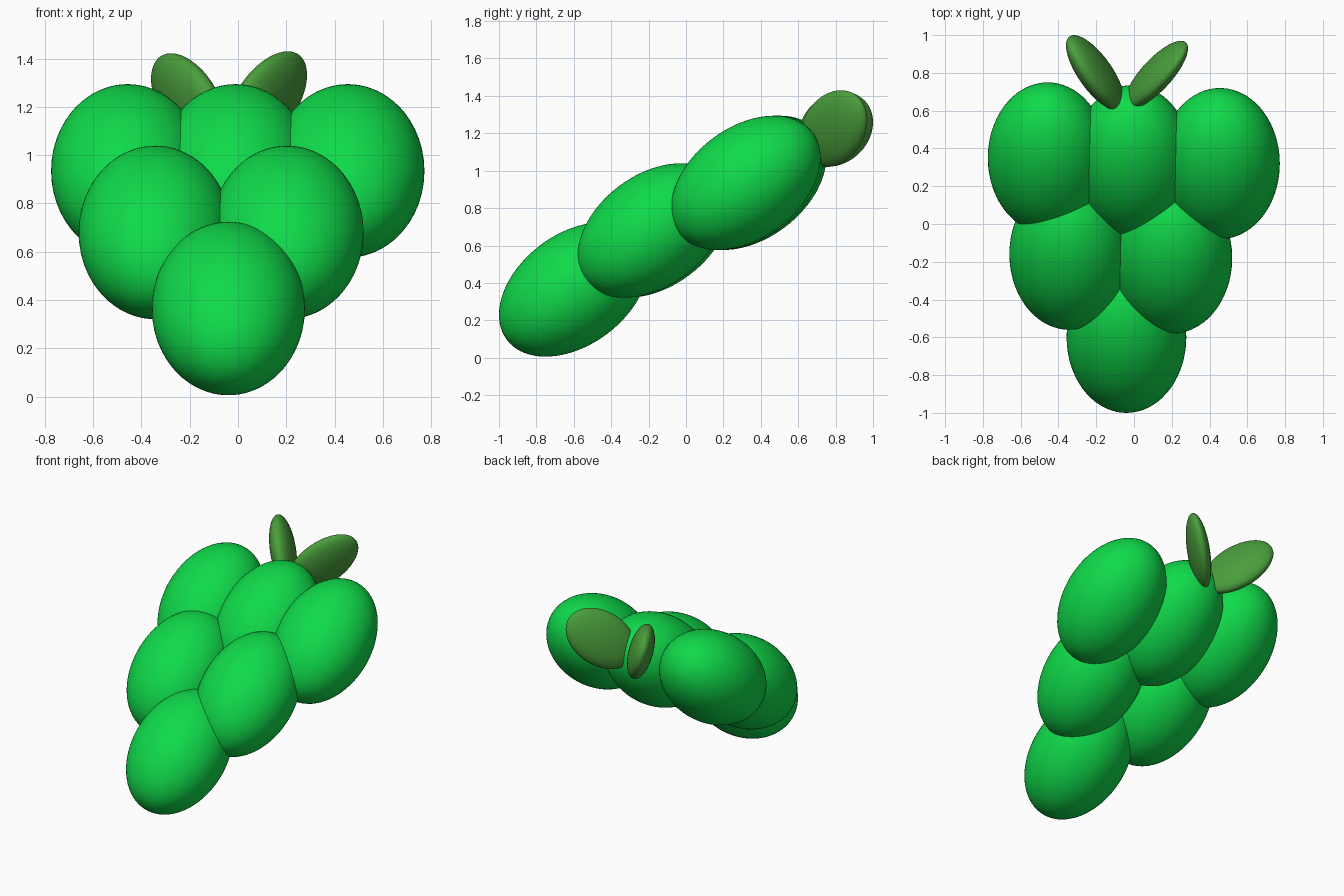
import bpy, bmesh, math
from mathutils import Matrix, Vector

if "Cube" in bpy.data.objects:
    bpy.data.objects.remove(bpy.data.objects["Cube"])


def material(name, rgb):
    m = bpy.data.materials.new(name)
    m.diffuse_color = (*rgb, 1.0)
    m.use_nodes = True
    m.node_tree.nodes["Principled BSDF"].inputs["Base Color"].default_value = m.diffuse_color
    return m


GREEN = material("bright green", (0.005, 0.70, 0.068))
LEAF = material("leaf green", (0.068, 0.34, 0.045))


def ellipsoid(name, center, shape, mat):
    """Unit sphere reshaped by a 3x3 matrix, placed at center."""
    mesh = bpy.data.meshes.new(name)
    bm = bmesh.new()
    bmesh.ops.create_uvsphere(bm, u_segments=64, v_segments=40, radius=1.0)
    bmesh.ops.transform(bm, matrix=shape.to_4x4(), verts=bm.verts)
    for f in bm.faces:
        f.smooth = True
    bm.to_mesh(mesh)
    bm.free()
    mesh.materials.append(mat)
    ob = bpy.data.objects.new(name, mesh)
    ob.location = Vector(center)
    bpy.context.collection.objects.link(ob)
    return ob


def lean_shape(ext, xy, xz, yz):
    """Shape matrix of an ellipsoid with given half extents and slants."""
    a, b, c = (e * e for e in ext)
    l11 = math.sqrt(a)
    l21, l31 = xy / l11, xz / l11
    l22 = math.sqrt(b - l21 ** 2)
    l32 = (yz - l31 * l21) / l22
    l33 = math.sqrt(c - l31 ** 2 - l32 ** 2)
    return Matrix(((l11, 0, 0), (l21, l22, 0), (l31, l32, l33)))


# Berries: three tilted rows of 1, 2 and 3
berry = Matrix.Rotation(math.radians(37), 3, 'X') @ Matrix.Diagonal((0.317, 0.448, 0.297))
rows = {
    "bottom_berry": (0.365, [(-0.04, -0.60)]),
    "middle_berry": (0.68, [(-0.343, -0.16), (0.203, -0.18)]),
    "top_berry": (0.935, [(-0.457, 0.35), (-0.01, 0.335), (0.455, 0.32)]),
}
for name, (z, spots) in rows.items():
    for i, (x, y) in enumerate(spots):
        ellipsoid(f"{name}_{i + 1}", (x, y, z), berry, GREEN)

# Two flattened leaves spreading from the stem end
ellipsoid("left_leaf", (-0.205, 0.80, 1.222),
          lean_shape((0.155, 0.20, 0.20), -0.0225, -0.0145, 0.0075), LEAF)
ellipsoid("right_leaf", (0.118, 0.79, 1.225),
          lean_shape((0.168, 0.18, 0.205), 0.0235, 0.018, 0.008), LEAF)
